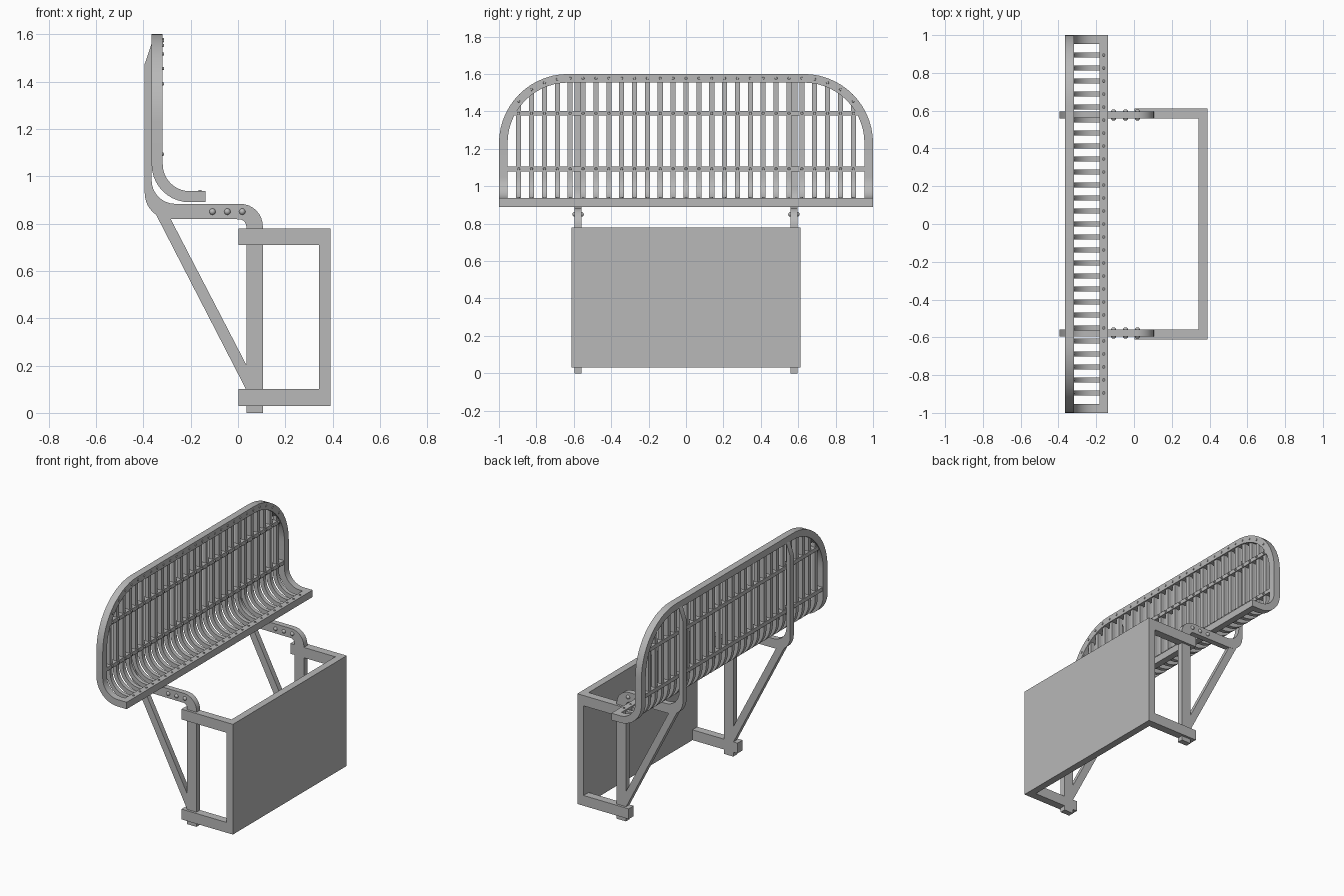
import bpy, bmesh
from math import sin, cos, pi, sqrt
from mathutils import Matrix, Vector

cube = bpy.data.objects.get("Cube")
if cube:
    bpy.data.objects.remove(cube, do_unlink=True)

steel = bpy.data.materials.new("grey_steel")
steel.use_nodes = True
GREY = (0.48, 0.48, 0.48, 1)
steel.diffuse_color = GREY
steel.node_tree.nodes["Principled BSDF"].inputs["Base Color"].default_value = GREY
parts = []


def finish(bm, name):
    bmesh.ops.recalc_face_normals(bm, faces=bm.faces)
    mesh = bpy.data.meshes.new(name)
    bm.to_mesh(mesh)
    bm.free()
    mesh.materials.append(steel)
    obj = bpy.data.objects.new(name, mesh)
    bpy.context.collection.objects.link(obj)
    parts.append(obj)


def box(name, x0, x1, y0, y1, z0, z1):
    bm = bmesh.new()
    place = Matrix.Translation(((x0 + x1) / 2, (y0 + y1) / 2, (z0 + z1) / 2))
    size = Matrix.Diagonal((x1 - x0, abs(y1 - y0), z1 - z0, 1))
    bmesh.ops.create_cube(bm, size=1, matrix=place @ size)
    finish(bm, name)


def arc(cx, cz, r, a0, a1, n=8):
    steps = [a0 + (a1 - a0) * i / n for i in range(n + 1)]
    return [(cx + r * cos(a * pi / 180), cz + r * sin(a * pi / 180)) for a in steps]


def plate(name, outline, y0, y1):
    """Flat side profile extruded across y."""
    bm = bmesh.new()
    face = bm.faces.new([bm.verts.new((x, y0, z)) for x, z in outline])
    new = bmesh.ops.extrude_face_region(bm, geom=[face])["geom"]
    moved = [v for v in new if isinstance(v, bmesh.types.BMVert)]
    bmesh.ops.translate(bm, verts=moved, vec=(0, y1 - y0, 0))
    finish(bm, name)


# Rack surface: flat lip, quarter bend, then upright; d is depth inward from the back
BACK_X, BEND_X, BEND_Z, BEND_R, LIP_X = -0.365, -0.205, 1.05, 0.16, -0.138
THICK = 0.047


def bend(t, d):
    """t below 0 is lip, 0 to 1 is the bend, above 1 is height over the bend."""
    r = BEND_R - d
    if t < 0:
        return BEND_X - t, BEND_Z - r
    if t <= 1:
        return BEND_X - r * sin(t * pi / 2), BEND_Z - r * cos(t * pi / 2)
    return BACK_X + d, BEND_Z + t - 1


def height(z):
    return z - BEND_Z + 1


LOWER = [BEND_X - LIP_X] + [i / 10 for i in range(11)]


def strip(bm, left, right, d0, d1):
    """Rectangular bar between two edge paths of (y, t), bent to the rack shape."""
    rings = []
    for (ya, ta), (yb, tb) in zip(left, right):
        ring = []
        for y, t, d in ((ya, ta, d0), (yb, tb, d0), (yb, tb, d1), (ya, ta, d1)):
            x, z = bend(t, d)
            ring.append(bm.verts.new((x, y, z)))
        rings.append(ring)
    for a, b in zip(rings, rings[1:]):
        for i in range(4):
            j = (i + 1) % 4
            bm.faces.new((a[i], a[j], b[j], b[i]))
    bm.faces.new(rings[0])
    bm.faces.new(rings[-1])


# Arched rim with rounded upper corners
LOWER[0] = -LOWER[0] if LOWER[0] > 0 else LOWER[0]
CORNER_Y, CORNER_Z, CORNER_R, RIM = 0.63, 1.23, 0.37, 0.046


def rim_edge(r):
    half = [(CORNER_Y + r, t) for t in LOWER]
    half += [(y, height(z)) for y, z in arc(CORNER_Y, CORNER_Z, r, 0, 90, 14)]
    return half + [(-y, t) for y, t in reversed(half)]


bm = bmesh.new()
strip(bm, rim_edge(CORNER_R), rim_edge(CORNER_R - RIM), 0, THICK)
finish(bm, "rack_rim")
box("rack_lip", -0.182, LIP_X, -1, 1, 0.89, 0.937)


def rim_mid(y):
    over = max(0, abs(y) - CORNER_Y)
    return CORNER_Z + sqrt((CORNER_R - RIM / 2) ** 2 - over ** 2)


# Curved slats
SLATS = [k * 0.0688 for k in range(-13, 14)]
bm = bmesh.new()
for y in SLATS:
    ts = [-0.04] + LOWER[1:] + [height(rim_mid(y) - 0.01)]
    strip(bm, [(y - 0.0135, t) for t in ts], [(y + 0.0135, t) for t in ts], 0.01, 0.038)
finish(bm, "rack_slats")

# Cross rails
RAILS = (1.093, 1.39)
for name, z, reach in zip(("lower_rail", "upper_rail"), RAILS, (0.97, 0.92)):
    box(name, -0.36, -0.32, -reach, reach, z - 0.013, z + 0.013)

# Rivets where slats cross the rails, rim and lip
bm = bmesh.new()
for y in SLATS:
    spots = [(Vector((-0.317, y, z)), "Y") for z in (*RAILS, rim_mid(y))]
    spots.append((Vector((-0.16, y, 0.938)), "Z"))
    for spot, axis in spots:
        turn = Matrix.Rotation(pi / 2, 4, "Y") if axis == "Y" else Matrix()
        bmesh.ops.create_cone(bm, cap_ends=True, segments=10, radius1=0.008, radius2=0.006,
                              depth=0.007, matrix=Matrix.Translation(spot) @ turn)
finish(bm, "rivets")

# Support brackets: upright, arm and post in one band, plus a diagonal brace
band = [(0.035, 0), (0.105, 0)]
band += arc(0.01, 0.788, 0.095, 0, 90)
band += arc(-0.265, 0.983, 0.1, 270, 180)
band += [(-0.365, 1.56), (-0.394, 1.475)]
band += arc(-0.284, 0.928, 0.11, 180, 250)
band += [(-0.286, 0.82)]
band += arc(0.005, 0.788, 0.03, 90, 0, 5)
brace = [(-0.35, 0.845), (-0.298, 0.845), (0.045, 0.184), (0.045, 0.078)]

for side, s in (("left", 1), ("right", -1)):
    plate(side + "_bracket", band, s * 0.558, s * 0.596)
    plate(side + "_brace", brace, s * 0.559, s * 0.595)
    # Round-headed bolts through the arm
    bm = bmesh.new()
    for x in (-0.108, -0.045, 0.018):
        for out in (-1, 1):
            spot = Matrix.Translation((x, s * 0.577 + out * 0.017, 0.85))
            bmesh.ops.create_uvsphere(bm, u_segments=14, v_segments=8, radius=0.0135, matrix=spot)
    finish(bm, side + "_bolts")
    # Arms that hold the front board
    for name, z in (("lower", 0.03), ("upper", 0.71)):
        box(f"{side}_{name}_arm", 0.003, 0.342, s * 0.558, s * 0.612, z, z + 0.07)

# Front board
box("front_board", 0.342, 0.39, -0.612, 0.612, 0.03, 0.78)

bpy.ops.object.select_all(action="DESELECT")
for obj in parts:
    obj.select_set(True)
bpy.context.view_layer.objects.active = parts[0]
bpy.ops.object.shade_smooth_by_angle(angle=pi / 6)
